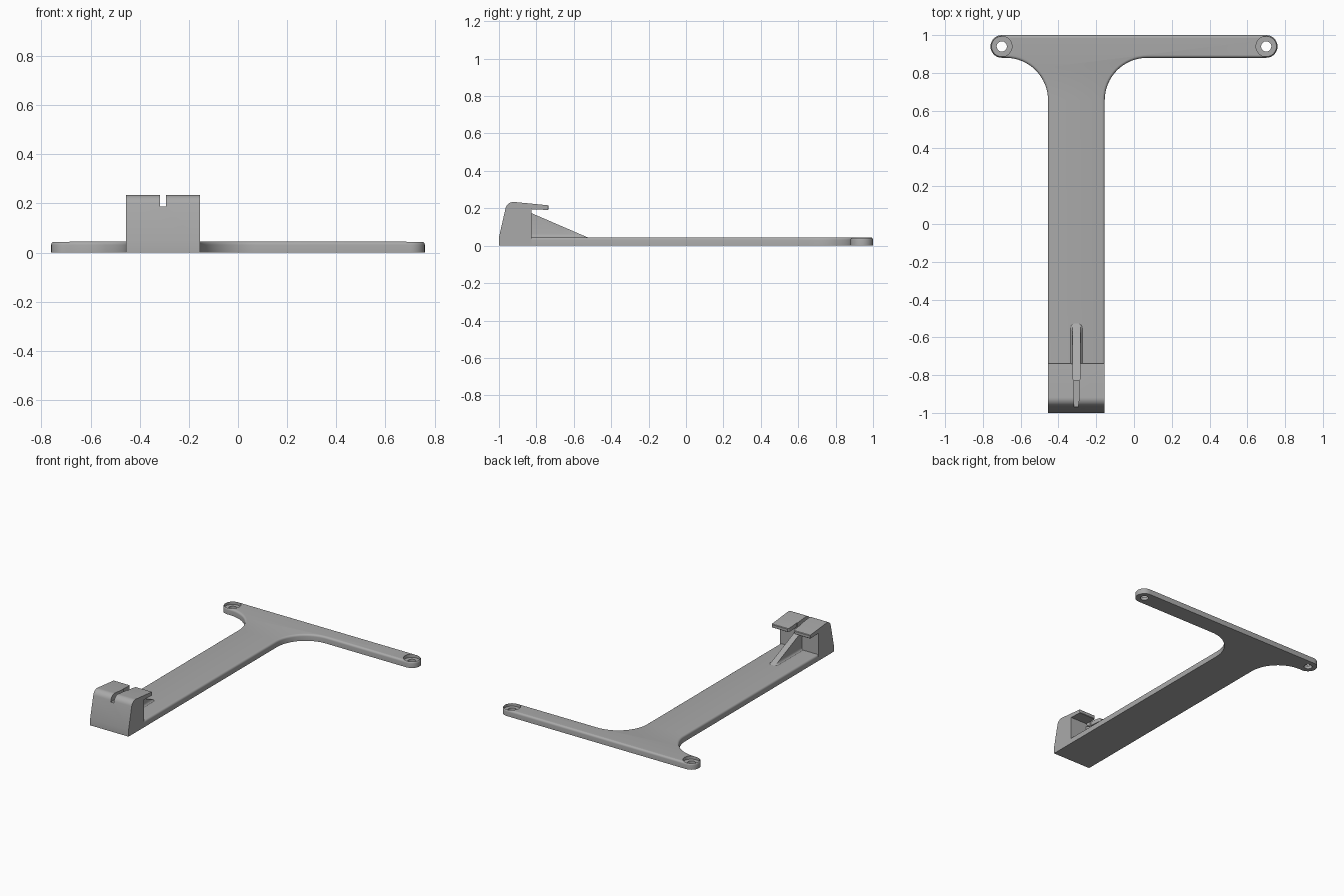
import bpy, bmesh
from math import sin, cos, pi, radians
from mathutils import Vector

cube = bpy.data.objects.get("Cube")
if cube:
    bpy.data.objects.remove(cube, do_unlink=True)

grey = bpy.data.materials.new("plain grey")
grey.use_nodes = True
COLOUR = (0.4, 0.4, 0.4, 1)
grey.diffuse_color = COLOUR
grey.node_tree.nodes["Principled BSDF"].inputs["Base Color"].default_value = COLOUR

THICK = 0.045
LEFT, RIGHT = -0.455, -0.155      # stem sides
MID = (LEFT + RIGHT) / 2
WALL = -0.826                     # inner face of the clip
LIP = -0.735                      # free end of the lip


def arc(cx, cy, r, a0, a1, n=16):
    angles = [radians(a0 + (a1 - a0) * i / n) for i in range(n + 1)]
    return [(cx + r * cos(a), cy + r * sin(a)) for a in angles]


def prism(points, offset, direction):
    """Extrude a closed outline of 3D points along a direction."""
    bm = bmesh.new()
    face = bm.faces.new([bm.verts.new(Vector(p) + Vector(offset)) for p in points])
    out = bmesh.ops.extrude_face_region(bm, geom=[face])
    moved = [v for v in out["geom"] if isinstance(v, bmesh.types.BMVert)]
    bmesh.ops.translate(bm, verts=moved, vec=direction)
    bmesh.ops.recalc_face_normals(bm, faces=bm.faces)
    return bm


def make(name, bm, cutter=False):
    bmesh.ops.recalc_face_normals(bm, faces=bm.faces)
    mesh = bpy.data.meshes.new(name)
    bm.to_mesh(mesh)
    bm.free()
    mesh.materials.append(grey)
    ob = bpy.data.objects.new(name, mesh)
    bpy.context.collection.objects.link(ob)
    ob.hide_render = cutter
    return ob


def cut(ob, cutter):
    mod = ob.modifiers.new("cut", "BOOLEAN")
    mod.operation, mod.solver, mod.object = "DIFFERENCE", "EXACT", cutter
    bpy.context.view_layer.objects.active = ob
    bpy.ops.object.modifier_apply(modifier=mod.name)
    bpy.data.objects.remove(cutter, do_unlink=True)


def smooth(ob):
    bpy.ops.object.select_all(action="DESELECT")
    ob.select_set(True)
    bpy.context.view_layer.objects.active = ob
    bpy.ops.object.shade_smooth_by_angle(angle=radians(30))


# T-shaped base plate with filleted inner corners and rounded arm ends
R, FIL = 0.06, 0.225
outline = [(LEFT, WALL), (RIGHT, WALL)]
outline += arc(RIGHT + FIL, 0.88 - FIL, FIL, 180, 90)
outline += arc(0.70, 0.94, R, -90, 90)
outline += arc(-0.70, 0.94, R, 90, 270)
outline += arc(LEFT - FIL, 0.88 - FIL, FIL, 90, 0)
bm = prism([(x, y, 0) for x, y in outline], (0, 0, 0), (0, 0, THICK))
rim = [e for e in bm.edges if all(v.co.z > 0.02 for v in e.verts)
       and any(v.co.y > WALL + 0.01 for v in e.verts)]
bmesh.ops.bevel(bm, geom=rim, offset=0.014, segments=4, profile=0.5, affect="EDGES")
plate = make("base_plate", bm)

# Counterbored screw holes
for x in (-0.70, 0.70):
    for radius, bottom in ((0.027, -0.1), (0.054, 0.022)):
        ring = [(px, py, 0) for px, py in arc(x, 0.94, radius, 0, 360, 32)[:-1]]
        hole = prism(ring, (0, 0, bottom), (0, 0, 0.2))
        cut(plate, make("hole_cutter", hole, True))
smooth(plate)

# Clip block with overhanging lip, extruded from its side profile
side = [(WALL, 0), (-1, 0), (-1, THICK)]
side += arc(-0.922, 0.19, 0.044, 168, 86, 10)
side += [(LIP - 0.003, 0.216), (LIP, 0.212), (LIP, 0.194), (LIP - 0.003, 0.191), (WALL, 0.195)]
bm = prism([(0, y, z) for y, z in side], (LEFT, 0, 0), (RIGHT - LEFT, 0, 0))
corners = [e for e in bm.edges if all(abs(v.co.y - LIP) < 0.001 and
           abs(v.co.x - MID) > 0.1 for v in e.verts)
           and abs(e.verts[0].co.x - e.verts[1].co.x) < 0.001]
bmesh.ops.bevel(bm, geom=corners, offset=0.012, segments=4, profile=0.5, affect="EDGES")
clip = make("clip_block", bm)

# Slot through the top of the clip, flared at the lip
half = [(-1.05, 0.012), (WALL, 0.013), (WALL + 0.002, 0.018), (-0.75, 0.019),
        (-0.74, 0.023), (LIP, 0.028), (-0.7, 0.028)]
slot = [(MID - w, y, 0) for y, w in half] + [(MID + w, y, 0) for y, w in reversed(half)]
cut(clip, make("slot_cutter", prism(slot, (0, 0, 0.188), (0, 0, 0.2)), True))
smooth(clip)

# Sloping rib with a flared foot, lofted toward its low end
RIB_END, RIB_TOP = -0.525, 0.174
foot = [(0.036, 0.043), (0.029, 0.047), (0.024, 0.053), (0.022, 0.062), (0.021, 1)]
section = [(-w, z) for w, z in foot] + [(w, z) for w, z in reversed(foot)]
bm = bmesh.new()
rows = []
for t in (0, 0.5, 0.8, 0.86, 0.92, 0.96, 1):
    y = WALL + (RIB_END - WALL) * t
    top = RIB_TOP + (0.044 - RIB_TOP) * t
    pinch = 1 if t < 0.9 else (1 - ((t - 0.9) / 0.11) ** 2) ** 0.5
    rows.append([bm.verts.new((MID + w * pinch, y, min(z, top))) for w, z in section])
count = len(section)
for a, b in zip(rows, rows[1:]):
    for i in range(count):
        j = (i + 1) % count
        bm.faces.new((a[i], a[j], b[j], b[i]))
bm.faces.new(rows[0])
bm.faces.new(rows[-1])
smooth(make("support_rib", bm))
